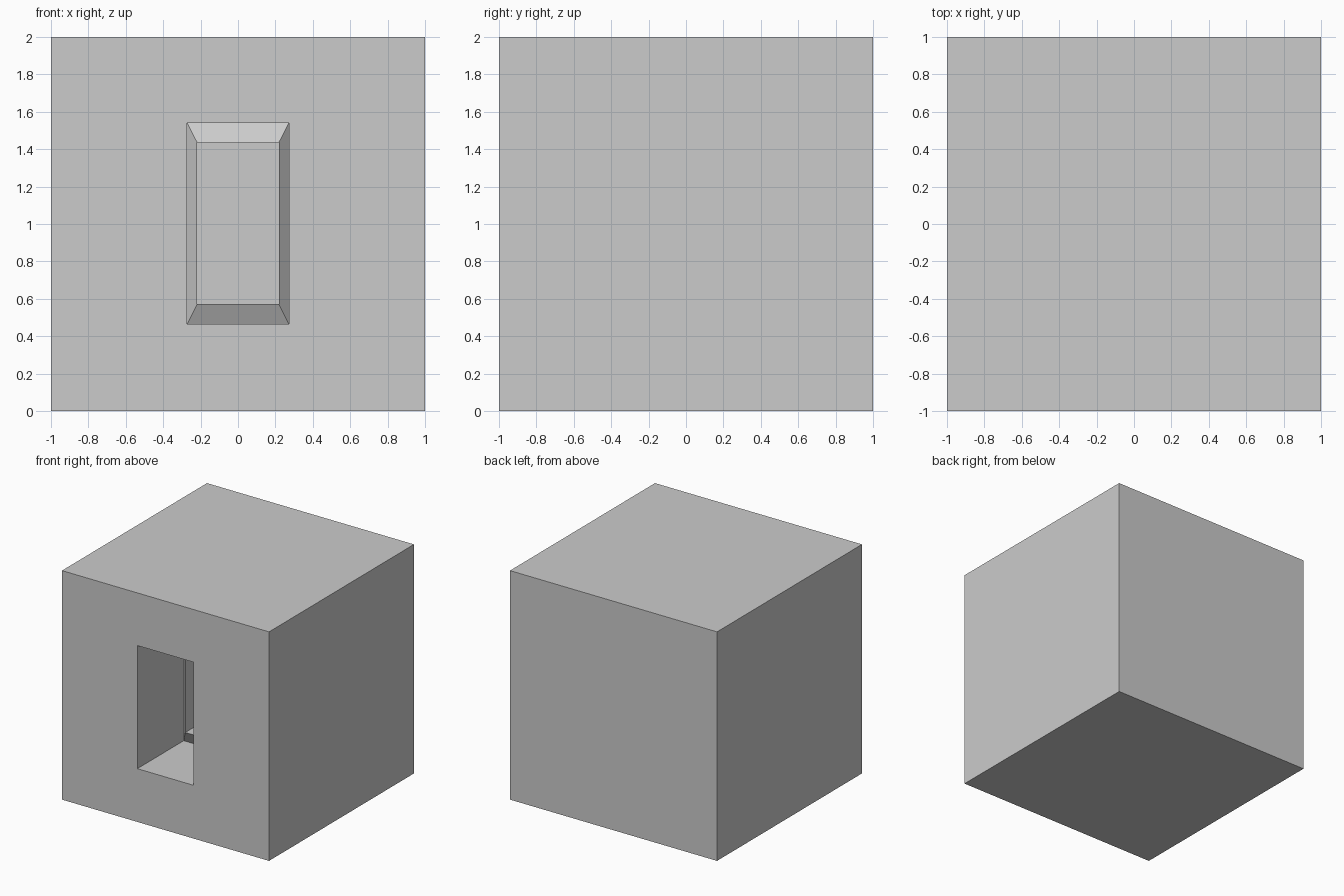
import bpy, bmesh

if "Cube" in bpy.data.objects:
    bpy.data.objects.remove(bpy.data.objects["Cube"])


def ring(bm, half_w, z0, z1, y):
    """Rectangle of vertices facing the front, anticlockwise."""
    return [bm.verts.new(p) for p in ((-half_w, y, z0), (half_w, y, z0),
                                      (half_w, y, z1), (-half_w, y, z1))]


bm = bmesh.new()

# Rectangular sections followed from the back wall, round the front, into the niche
rings = [ring(bm, *r) for r in (
    (1.0, 0.0, 2.0, 1.0),          # back wall
    (1.0, 0.0, 2.0, -1.0),         # front wall
    (0.272, 0.465, 1.54, -1.0),    # opening
    (0.272, 0.465, 1.54, -0.36),   # end of outer recess
    (0.218, 0.572, 1.435, -0.415), # raised sloping lip
    (0.218, 0.572, 1.435, 0.2),    # end of inner recess
)]
for a, b in zip(rings, rings[1:]):
    for i in range(4):
        j = (i + 1) % 4
        bm.faces.new((a[i], a[j], b[j], b[i]))

# Close the back wall and the niche end
bm.faces.new(rings[0])
bm.faces.new(rings[-1])
bmesh.ops.recalc_face_normals(bm, faces=bm.faces)

mesh = bpy.data.meshes.new("block_with_niche")
bm.to_mesh(mesh)
bm.free()
bpy.context.collection.objects.link(bpy.data.objects.new("block_with_niche", mesh))
